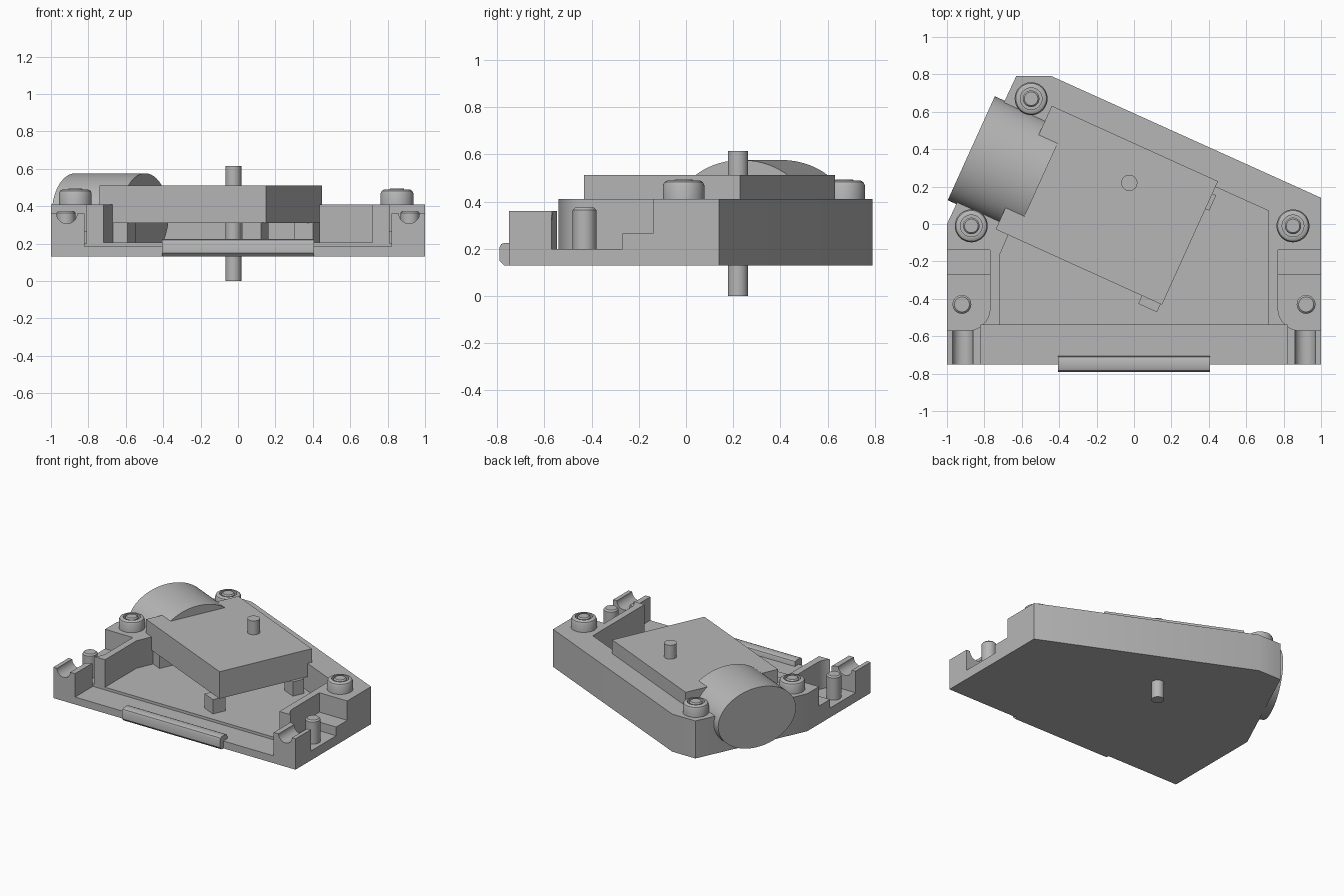
import bpy, bmesh, math
from mathutils import Matrix, Vector

old = bpy.data.objects.get("Cube")
if old:
    bpy.data.objects.remove(old, do_unlink=True)

grey = bpy.data.materials.new("plain grey")
grey.use_nodes = True
grey.diffuse_color = (0.47, 0.47, 0.47, 1)
grey.node_tree.nodes["Principled BSDF"].inputs["Base Color"].default_value = grey.diffuse_color

TILT = Matrix.Rotation(math.radians(-24.4), 4, 'Z')
ALONG_X = Matrix(((0, 0, 1, 0), (1, 0, 0, 0), (0, 1, 0, 0), (0, 0, 0, 1)))
ALONG_Y = Matrix(((1, 0, 0, 0), (0, 0, -1, 0), (0, 1, 0, 0), (0, 0, 0, 1)))


def finish(name, bm, smooth=False):
    bmesh.ops.recalc_face_normals(bm, faces=bm.faces)
    mesh = bpy.data.meshes.new(name)
    bm.to_mesh(mesh)
    bm.free()
    mesh.materials.append(grey)
    ob = bpy.data.objects.new(name, mesh)
    bpy.context.collection.objects.link(ob)
    if smooth:
        shade(ob)
    return ob


def shade(ob):
    bpy.ops.object.select_all(action='DESELECT')
    ob.select_set(True)
    bpy.context.view_layer.objects.active = ob
    bpy.ops.object.shade_smooth_by_angle(angle=math.radians(30))


def prism(name, pts, z0, z1, matrix=Matrix(), smooth=False):
    """Extrude a flat outline from z0 to z1, then place it."""
    bm = bmesh.new()
    face = bm.faces.new([bm.verts.new((x, y, z0)) for x, y in pts])
    new = bmesh.ops.extrude_face_region(bm, geom=[face])["geom"]
    bmesh.ops.translate(bm, vec=(0, 0, z1 - z0),
                        verts=[v for v in new if isinstance(v, bmesh.types.BMVert)])
    bm.transform(matrix)
    return finish(name, bm, smooth)


def rect(x0, x1, y0, y1):
    return [(x0, y0), (x1, y0), (x1, y1), (x0, y1)]


def ellipse(cx, cy, rx, ry, n=48):
    return [(cx + rx * math.cos(math.tau * i / n), cy + ry * math.sin(math.tau * i / n))
            for i in range(n)]


def lathe(name, profile, x, y):
    """Spin a radius/height profile about a vertical axis."""
    bm = bmesh.new()
    vs = [bm.verts.new((r, 0, z)) for r, z in profile]
    es = [bm.edges.new(p) for p in zip(vs, vs[1:])]
    bmesh.ops.spin(bm, geom=vs + es, axis=(0, 0, 1), cent=(0, 0, 0),
                   angle=math.tau, steps=40, use_duplicate=False)
    bmesh.ops.remove_doubles(bm, verts=bm.verts, dist=0.0001)
    bmesh.ops.translate(bm, vec=(x, y, 0), verts=bm.verts)
    return finish(name, bm, True)


# Tray body
base = prism("base_tray", [(-1, -.75), (1, -.75), (1, .14), (-.44, .79), (-.63, .79), (-1, 0)],
             .13, .41)

# Cutters: main cavity, front strip, front corner tops
cutters = [
    prism("cavity_cutter", [(-.72, -.55), (.72, -.55), (.72, .07), (-.40, .575), (-.72, -.17)],
          .205, .7),
    prism("front_strip_cutter", rect(-.82, .82, -.9, -.54), .185, .7),
    prism("corner_top_cutter", rect(-1.1, 1.1, -.91, -.545), .36, .7),
]
# Side pockets with a rounded corner, a raised step and a rod groove
for s in (-1, 1):
    r = .12
    arc = [(.77 + r - r * math.cos(a), -.57 + r - r * math.sin(a))
           for a in (math.pi / 2 * i / 10 for i in range(11))]
    pocket = [(1.1, -.27), (.77, -.27)] + arc + [(1.1, -.57)]
    cutters += [
        prism("pocket_cutter", [(s * x, y) for x, y in pocket], .2, .7),
        prism("step_cutter", [(s * x, y) for x, y in rect(.77, 1.1, -.3, -.14)], .265, .7),
        prism("groove_cutter", ellipse(s * .915, .362, .055, .055, 32), .5, .92, ALONG_Y),
    ]

for cutter in cutters:
    cutter.hide_render = True
    mod = base.modifiers.new("cut", 'BOOLEAN')
    mod.operation = 'DIFFERENCE'
    mod.solver = 'EXACT'
    mod.object = cutter
    bpy.context.view_layer.objects.active = base
    bpy.ops.object.modifier_apply(modifier=mod.name)
    bpy.data.objects.remove(cutter, do_unlink=True)
shade(base)

# Tilted gearbox with its feet
place = Matrix.Translation((-.145, .1, 0)) @ TILT
prism("gearbox", rect(-.488, .488, -.3625, .3625), .31, .512, place)
for x0, x1, y0, y1 in ((.37, .48, -.41, -.31), (.40, .51, .20, .29), (-.43, -.33, -.35, -.25)):
    prism("gearbox_foot", rect(x0, x1, y0, y1), .2, .312, place)

# Flattened motor lying along the gearbox axis
motor_place = Matrix.Translation((-.87, .405, 0)) @ TILT @ ALONG_X
prism("motor", ellipse(0, .354, .305, .222, 72), 0, .41, motor_place, True)

# Output shaft
lathe("output_shaft", [(0, 0), (.043, 0), (.043, .615), (0, .615)], -.025, .22)

# Screws with rounded heads and a ring recess
for x, y in ((-.87, -.01), (.85, -.01), (-.55, .67)):
    lathe("screw", [(0, .40), (.088, .40), (.088, .468), (.082, .482), (.068, .49),
                    (.058, .49), (.058, .43), (.044, .43), (.044, .485), (.036, .494),
                    (0, .494)], x, y)

# Upright pins in the side pockets
for s in (-1, 1):
    lathe("side_pin", [(0, .19), (.05, .19), (.05, .365), (.04, .375), (0, .375)], s * .92, -.43)

# Rounded front lip
prism("front_lip", [(-.705, .13), (-.77, .13), (-.79, .15), (-.79, .205), (-.784, .219),
                    (-.77, .225), (-.725, .225), (-.711, .219), (-.705, .205)],
      -.405, .405, ALONG_X, True)
